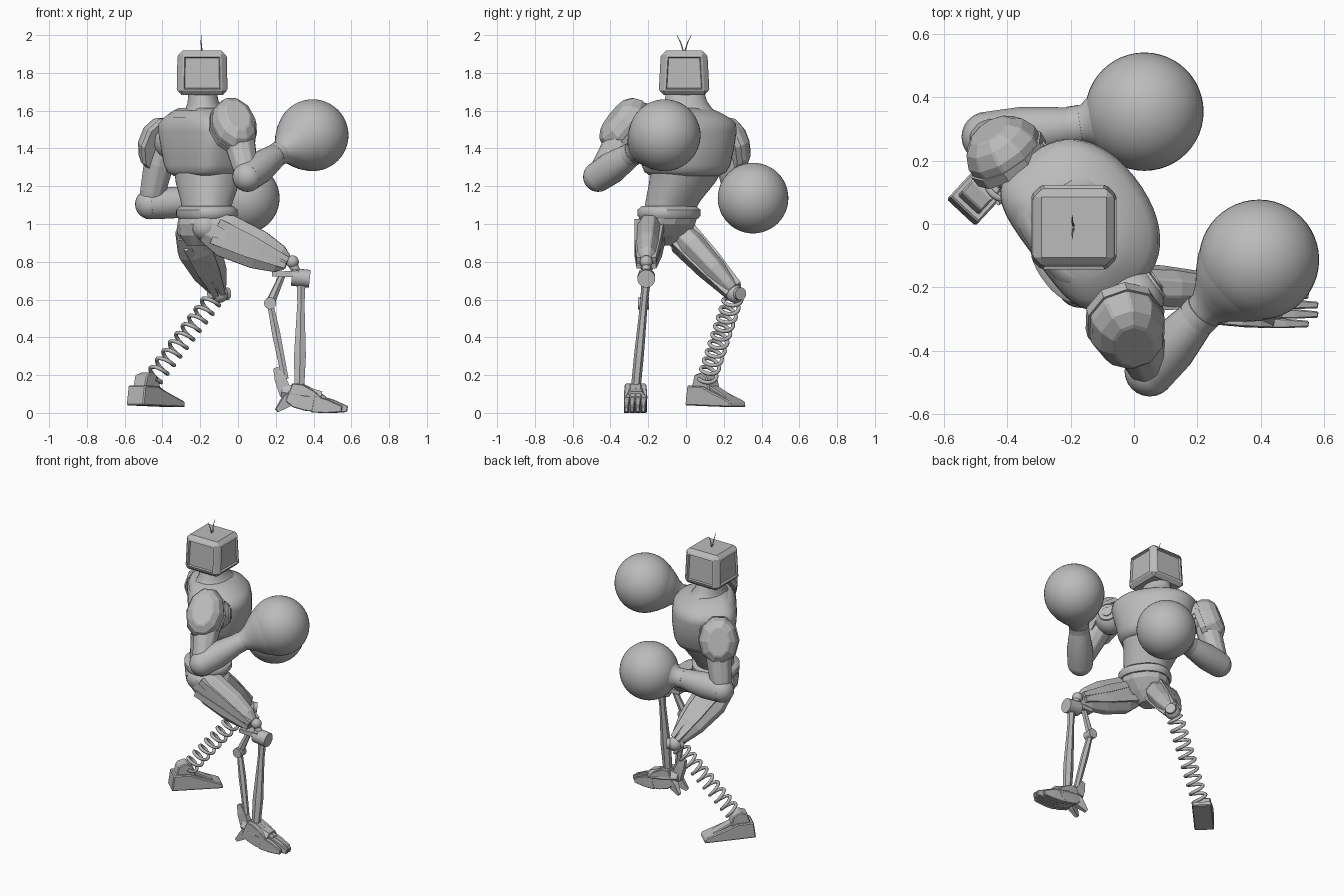
import bpy, bmesh, math
from mathutils import Vector as V, Matrix

cube = bpy.data.objects.get("Cube")
if cube:
    bpy.data.objects.remove(cube, do_unlink=True)

grey = bpy.data.materials.new("plain_grey")
grey.use_nodes = True
grey.diffuse_color = (0.5, 0.5, 0.5, 1)
grey.node_tree.nodes["Principled BSDF"].inputs["Base Color"].default_value = (0.5, 0.5, 0.5, 1)

FWD = V((0.81, 0.59, 0)).normalized()      # chest facing direction
SIDE = V((FWD.y, -FWD.x, 0))               # across the shoulders
UP = V((0, 0, 1))


def finish(name, bm, smooth=None, bevel=0):
    bmesh.ops.recalc_face_normals(bm, faces=bm.faces)
    me = bpy.data.meshes.new(name)
    bm.to_mesh(me)
    bm.free()
    ob = bpy.data.objects.new(name, me)
    bpy.context.collection.objects.link(ob)
    me.materials.append(grey)
    if smooth:
        bpy.ops.object.select_all(action='DESELECT')
        ob.select_set(True)
        bpy.context.view_layer.objects.active = ob
        bpy.ops.object.shade_smooth_by_angle(angle=math.radians(smooth))
    if bevel:
        m = ob.modifiers.new("bevel", 'BEVEL')
        m.width, m.segments = bevel, 1
    return ob


def loft(name, rings, smooth=None, bevel=0):
    bm = bmesh.new()
    rows = [[bm.verts.new(p) for p in r] for r in rings]
    n = len(rows[0])
    for lo, hi in zip(rows, rows[1:]):
        for i in range(n):
            bm.faces.new((lo[i], lo[(i + 1) % n], hi[(i + 1) % n], hi[i]))
    bm.faces.new(rows[0][::-1])
    bm.faces.new(rows[-1])
    return finish(name, bm, smooth, bevel)


def ring(c, x, y, rx, ry, n, front=2, back=2):
    """Rounded outline; higher front and back powers give squarer halves."""
    pts = []
    for i in range(n):
        a = math.tau * (i + 0.5) / n
        ca, sa = math.cos(a), math.sin(a)
        k = 2 / (front if ca > 0 else back)
        if n == 4:
            ca, sa = ca * math.sqrt(2), sa * math.sqrt(2)
        pts.append(c + x * rx * math.copysign(abs(ca) ** k, ca) + y * ry * math.copysign(abs(sa) ** k, sa))
    return pts


def limb(name, a, b, stations, n=4, hint=UP, smooth=None, bevel=0):
    """Tapered part from a to b; stations are (t, radius along hint, other radius)."""
    a, b, hint = V(a), V(b), V(hint)
    z = (b - a).normalized()
    x = (hint - z * hint.dot(z)).normalized()
    y = z.cross(x)
    return loft(name, [ring(a.lerp(b, t), x, y, rx, ry, n) for t, rx, ry in stations], smooth, bevel)


def rod(name, a, b, ra, rb, n=16, smooth=40):
    return limb(name, a, b, [(0, ra, ra), (1, rb, rb)], n, V((0.3, 0.2, 1)), smooth)


def ball(name, c, r, seg=24):
    bm = bmesh.new()
    bmesh.ops.create_uvsphere(bm, u_segments=seg, v_segments=seg // 2, radius=r,
                              matrix=Matrix.Translation(c))
    return finish(name, bm, 80)


def stack(name, levels, n=48, front=2.3, back=2.3, smooth=50):
    """Body section from (x, y, z, depth radius, width radius) levels."""
    return loft(name, [ring(V(l[:3]), FWD, SIDE, l[3], l[4], n, front, back) for l in levels], smooth)


# Torso: flat back, rounded front, sloping shoulders
stack("chest", [(-.15, .005, 1.255, .155, .17), (-.15, .01, 1.275, .18, .205), (-.15, .015, 1.31, .19, .225),
                (-.15, .018, 1.4, .2, .245), (-.152, .015, 1.49, .203, .268), (-.155, .015, 1.53, .198, .265),
                (-.158, .012, 1.56, .18, .235), (-.168, .005, 1.59, .145, .185), (-.18, 0, 1.615, .1, .135)],
      front=2.2, back=4)
stack("collar", [(-.17, .008, 1.56, .175, .21), (-.173, .004, 1.585, .158, .19),
                 (-.178, .0, 1.602, .13, .165)], front=2, back=3)
stack("waist", [(-.17, -.09, 1.06, .115, .135), (-.165, -.07, 1.12, .125, .145),
                (-.16, -.02, 1.22, .155, .175), (-.155, 0, 1.28, .165, .19)])
stack("belt", [(-.165, -.09, 1.03, .14, .155), (-.165, -.09, 1.045, .15, .165),
               (-.165, -.09, 1.075, .15, .165), (-.165, -.09, 1.095, .125, .145)])
stack("pelvis", [(-.21, -.1, .885, .055, .06), (-.2, -.1, .94, .105, .115),
                 (-.175, -.1, 1.0, .135, .15), (-.165, -.09, 1.04, .135, .155)], n=12, smooth=None)
limb("neck", (-.18, .0, 1.57), (-.19, -.005, 1.72),
     [(0, .13, .18), (.2, .105, .145), (.5, .083, .115), (1, .072, .095)], 24, (1, 0, 0), 50)

# Head: box with framed panels on its sides
bm = bmesh.new()
bmesh.ops.create_cube(bm, size=1)
for v in bm.verts:
    top = v.co.z > 0
    v.co = V((-.19, -.01, 1.8)) + V((v.co.x * (.25 if top else .26), v.co.y * (.235 if top else .26),
                                     v.co.z * .235))
bmesh.ops.bevel(bm, geom=bm.edges[:], offset=.022, segments=1, affect='EDGES')
walls = [f for f in bm.faces if f.calc_area() > .03 and abs(f.normal.z) < .5]
bmesh.ops.inset_individual(bm, faces=walls, thickness=.016, depth=.005)
bmesh.ops.inset_individual(bm, faces=walls, thickness=.006, depth=-.012)
finish("head", bm)
for s in (-1, 1):
    mid = V((-.195, -.01 + s * .018, 1.96))
    rod("antenna", (-.19, -.01, 1.9), mid, .004, .003, 6)
    rod("antenna_tip", mid, (-.195, -.01 + s * .038, 2.0), .003, .001, 6)


# Arms: shoulder, shell pad, upper arm, forearm and round glove
def arm(side, shoulder, pad, out, pad_size, elbow, wrist, fist, r):
    shoulder, pad, out, elbow, wrist, fist = map(V, (shoulder, pad, out, elbow, wrist, fist))
    out.normalize()
    long, wide = pad_size
    ball(side + "_shoulder", shoulder, .1)
    hub = shoulder + FWD * .05
    rod(side + "_shoulder_hub", hub, hub + FWD * .04, .065, .055, 24, 30)
    rod(side + "_shoulder_cap", hub, hub + FWD * .05, .035, .03, 24, 30)
    limb(side + "_shoulder_pad", pad - out * .06, pad + out * .06,
         [(0, long * .97, wide * .98), (.4, long, wide), (.75, long * .88, wide * .85),
          (1, long * .62, wide * .55)], 10, UP, None, .006)
    limb(side + "_pad_rim", pad - out * .075, pad - out * .04,
         [(0, long * 1.0, wide * 1.03), (1, long * 1.03, wide * 1.05)], 10)
    limb(side + "_upper_arm", shoulder.lerp(pad, .6), elbow,
         [(0, .08, .075), (.35, .085, .08), (.8, .072, .068), (1, .062, .06)], 10, FWD, None, .006)
    ball(side + "_elbow", elbow, .08)
    limb(side + "_forearm", elbow, wrist,
         [(0, .08, .08), (.4, .085, .082), (.8, .07, .067), (1, .06, .058)], 24, UP, 50)
    rod(side + "_wrist_ring", wrist.lerp(elbow, .08), wrist.lerp(fist, .06), .064, .064, 24, 30)
    limb(side + "_glove_cuff", wrist, fist,
         [(0, .058, .058), (.12, .064, .064), (.25, .085, .085), (.4, .12, .12), (.55, .15, .15),
          (.7, .168, .168)], 32, UP, 60)
    ball(side + "_glove", fist, r, 48)


arm("left", (-.005, -.235, 1.49), (-.015, -.345, 1.54), (.25, -.72, .62), (.165, .122),
    (.05, -.465, 1.25), (.21, -.285, 1.37), (.395, -.113, 1.47), .19)
arm("right", (-.35, .18, 1.44), (-.425, .25, 1.425), (-.5, .75, .28), (.155, .125),
    (-.465, .275, 1.105), (-.18, .31, 1.125), (.033, .355, 1.137), .187)


# Thighs with raised strips along each side
def thigh(side, a, b, hint, sizes):
    a, b, hint = V(a), V(b), V(hint)
    limb(side + "_thigh", a, b, sizes, 8, hint, None, .005)
    z = (b - a).normalized()
    x = (hint - z * hint.dot(z)).normalized()
    y = z.cross(x)
    for s in (-1, 1):
        for k in (-1, 1):
            limb(side + "_thigh_strip", a.lerp(b, .12) + y * s * .062 + x * k * .05,
                 b + y * s * .04 + x * k * .018,
                 [(0, .02, .018), (.5, .025, .02), (1, .014, .012)], 4, hint)
    ball(side + "_hip", a, .075)


thigh("left", (-.17, -.19, .985), (.26, -.21, .795), UP,
      [(0, .085, .07), (.25, .125, .078), (.65, .112, .07), (.9, .08, .055), (1, .045, .04)])
thigh("right", (-.25, -.055, .97), (-.105, .25, .65), (1, 0, .3),
      [(0, .09, .08), (.3, .125, .085), (.7, .097, .072), (.92, .062, .05), (1, .045, .04)])

# Left lower leg: knee, two jointed struts
ball("left_knee", (.288, -.21, .8), .034)
rod("left_knee_link", (.285, -.21, .8), (.32, -.21, .72), .024, .024)
rod("left_knee_barrel", (.285, -.21, .72), (.38, -.21, .71), .047, .047, 24)
limb("left_knee_plate", (.18, -.215, .735), (.32, -.215, .735), [(0, .012, .03), (1, .018, .035)])
limb("left_main_shin", (.335, -.212, .69), (.325, -.265, .14),
     [(0, .026, .024), (.2, .022, .02), (.7, .036, .026), (1, .03, .026)], 6, (1, 0, 0))
limb("left_rear_strut_upper", (.235, -.21, .73), (.17, -.225, .58), [(0, .018, .018), (1, .026, .022)], 6)
rod("left_rear_joint", (.17, -.255, .58), (.17, -.195, .58), .032, .032)
limb("left_rear_strut_lower", (.17, -.225, .58), (.25, -.265, .18),
     [(0, .018, .018), (.4, .025, .02), (1, .02, .017)], 6, (1, 0, 0))

# Left foot: clawed foot with four parallel toes
limb("left_foot_core", (.23, -.265, .11), (.44, -.265, .075),
     [(0, .03, .04), (.25, .058, .055), (.6, .058, .062), (1, .045, .062)], 6, UP)
for i in (-1.5, -.5, .5, 1.5):
    y = -.267 + i * .03
    back = abs(i) * .03
    limb("left_toe", (.27, -.267 + i * .024, .11), (.47 - back, y, .045),
         [(0, .05, .015), (.3, .066, .017), (.7, .058, .017), (1, .042, .016)], 4, UP, None, .004)
    limb("left_claw", (.44 - back, y, .048), (.595 - back, y - .004, .02),
         [(0, .046, .016), (.5, .036, .015), (1, .016, .01)], 4, UP, None, .004)
for s in (-1, 1):
    limb("left_heel_claw", (.3, -.265 + s * .02, .1), (.205, -.265 + s * .045, .012),
         [(0, .035, .018), (.5, .03, .018), (1, .01, .01)], 4, UP)
limb("left_heel_spur", (.255, -.265, .1), (.2, -.265, .24), [(0, .035, .02), (.6, .03, .018), (1, .014, .012)])
limb("left_ankle_spike", (.375, -.265, .1), (.375, -.265, .29), [(0, .03, .022), (.5, .018, .016), (1, .004, .004)])

# Right lower leg: knee ball and coil spring
ball("right_knee", (-.1, .26, .63), .048)
rod("right_knee_axle", (-.145, .23, .635), (-.055, .29, .63), .034, .034)
top, low = V((-.125, .25, .61)), V((-.45, .11, .18))
axis = (low - top).normalized()
u = axis.cross(UP).normalized()
w = axis.cross(u)
curve = bpy.data.curves.new("right_spring", 'CURVE')
curve.dimensions = '3D'
curve.bevel_depth, curve.bevel_resolution = .0105, 2
turns, steps = 9.5, 200
spline = curve.splines.new('POLY')
spline.points.add(steps)
for i, p in enumerate(spline.points):
    t = i / steps
    ang = math.tau * turns * t
    p.co = (*(top.lerp(low, t) + (u * math.cos(ang) + w * math.sin(ang)) * .046), 1)
curve.materials.append(grey)
bpy.context.collection.objects.link(bpy.data.objects.new("right_spring", curve))


# Right foot: wedge boot extruded from a side profile
def wedge(name, profile, half):
    d, s = V((.68, .73, 0)).normalized(), V((.73, -.68, 0)).normalized()
    o = V((-.445, .145, 0))
    loft(name, [[o + d * a + UP * z + s * k * half for a, z in profile] for k in (-1, 1)], None, .006)


wedge("right_boot", [(-.15, .04), (.18, .03), (.175, .06), (.03, .115), (-.03, .14), (-.135, .145)], .062)
wedge("right_boot_ridge", [(-.1, .1), (.13, .06), (.12, .085), (.01, .14), (-.1, .16)], .035)
wedge("right_ankle", [(-.12, .13), (.01, .12), (-.01, .19), (-.05, .215), (-.1, .2)], .045)
